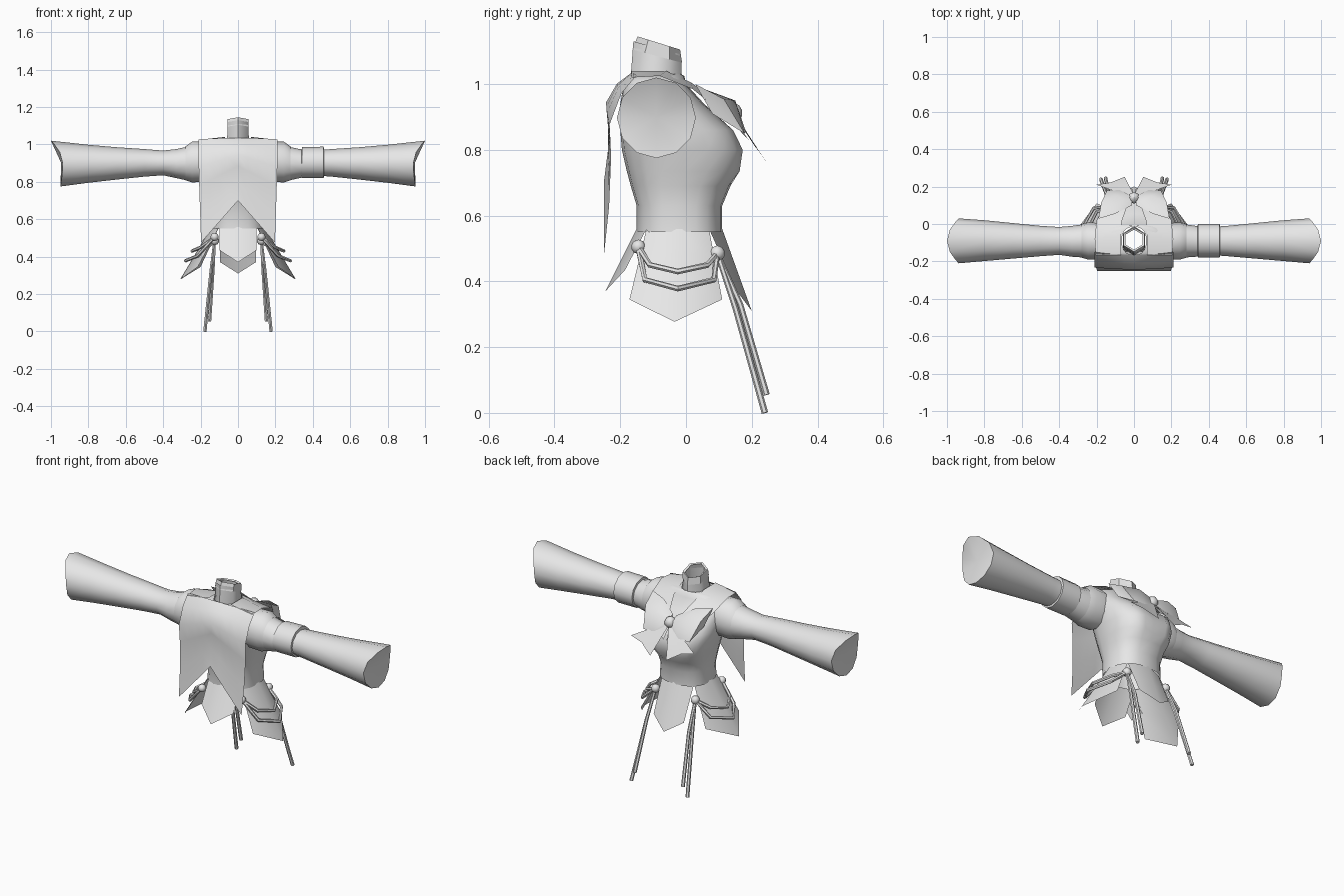
import bpy, bmesh, math
from mathutils import Vector

if "Cube" in bpy.data.objects:
    bpy.data.objects.remove(bpy.data.objects["Cube"])

cloth = bpy.data.materials.new("plain_grey")
cloth.diffuse_color = (0.8, 0.8, 0.8, 1)
cloth.use_nodes = True
cloth.node_tree.nodes["Principled BSDF"].inputs["Base Color"].default_value = cloth.diffuse_color


def make(name, verts, faces, angle=50):
    """Mesh object with consistent normals and smooth shading below the angle."""
    me = bpy.data.meshes.new(name)
    me.from_pydata([tuple(v) for v in verts], [], faces)
    bm = bmesh.new()
    bm.from_mesh(me)
    bmesh.ops.recalc_face_normals(bm, faces=bm.faces)
    bm.to_mesh(me)
    bm.free()
    me.materials.append(cloth)
    me.shade_smooth()
    me.set_sharp_from_angle(angle=math.radians(angle))
    ob = bpy.data.objects.new(name, me)
    bpy.context.collection.objects.link(ob)
    return ob


def loft(name, rings, cyclic=True, angle=50, cap_end=None):
    """Skin a list of equal-length point rows; cap_end is an optional fan centre."""
    n = len(rings[0])
    verts = [p for r in rings for p in r]
    faces = []
    for i in range(len(rings) - 1):
        for j in range(n if cyclic else n - 1):
            k = (j + 1) % n
            faces.append((i * n + j, i * n + k, (i + 1) * n + k, (i + 1) * n + j))
    if cap_end is not None:
        base = (len(rings) - 1) * n
        faces += [(base + j, base + (j + 1) % n, len(verts)) for j in range(n)]
        verts.append(cap_end)
    return make(name, verts, faces, angle)


def spow(v, e):
    return math.copysign(abs(v) ** e, v)


def oval(z, yb, yf, hx, n=20, e=0.8, tilt=0.0, start=0.0):
    """Horizontal oval between back yb and front yf."""
    out = []
    for j in range(n):
        a = start + 2 * math.pi * j / n
        c, s = spow(math.cos(a), e), spow(math.sin(a), e)
        out.append((hx * c, (yb + yf) / 2 + (yf - yb) / 2 * s, z - tilt * s))
    return out


def tube(name, path, r0, r1, sides=6):
    """Tapered cord along a path, closed at both ends."""
    pts = [Vector(p) for p in path]
    rings = []
    for i, p in enumerate(pts):
        d = (pts[min(i + 1, len(pts) - 1)] - pts[max(i - 1, 0)]).normalized()
        u = d.cross(Vector((0.3, 0.2, 1)) if abs(d.z) < 0.8 else Vector((1, 0, 0))).normalized()
        w = d.cross(u)
        r = r0 + (r1 - r0) * i / (len(pts) - 1)
        rings.append([p + r * (u * math.cos(2 * math.pi * k / sides)
                               + w * math.sin(2 * math.pi * k / sides)) for k in range(sides)])
    ob = loft(name, rings, cap_end=pts[-1])
    return ob


def ball(name, loc, r):
    rings = [[(loc[0] + r * math.sin(t) * math.cos(a), loc[1] + r * math.sin(t) * math.sin(a),
               loc[2] + r * math.cos(t)) for a in [math.pi * k / 4 for k in range(8)]]
             for t in [0.02, 0.7, 1.3, 1.85, 2.45, 3.12]]
    loft(name, rings)


# Fitted bodice: height, back, front, half width
body = [(0.55, -0.15, 0.11, 0.14), (0.63, -0.15, 0.11, 0.137), (0.69, -0.168, 0.135, 0.147),
        (0.735, -0.18, 0.17, 0.16), (0.80, -0.195, 0.18, 0.175), (0.86, -0.2, 0.15, 0.19),
        (0.94, -0.2, 0.055, 0.2), (1.0, -0.19, 0.0, 0.2), (1.025, -0.175, -0.005, 0.13),
        (1.03, -0.165, -0.015, 0.065)]
rings = [oval(*r) for r in body]
for i in (3, 4, 5):                              # hollow between the bust
    rings[i] = [(x, y - 0.025 * max(0, 1 - abs(x) / 0.06) if y > 0 else y, z)
                for x, y, z in rings[i]]
loft("bodice", rings, angle=70)

# Neck and its raised rim
neck = [oval(1.015, -0.168, -0.012, 0.068, 6, 1, 0.01, math.pi / 6),
        oval(1.11, -0.16, -0.015, 0.062, 6, 1, 0.02, math.pi / 6)]
loft("neck", neck, angle=65)
rim = [oval(1.085, -0.163, -0.012, 0.066, 6, 1, 0.02, math.pi / 6),
       oval(1.125, -0.147, -0.018, 0.064, 6, 1, 0.02, math.pi / 6),
       oval(1.12, -0.137, -0.03, 0.052, 6, 1, 0.02, math.pi / 6)]
loft("neck_rim", rim, angle=30)

# Pointed skirt panels: waist corners, then hem left, middle, right


def panel(name, top, hem):
    mid = [[(a + b) / 2 for a, b in zip(t, h)] for t, h in zip(top, hem)]
    loft(name, [top, mid, hem], cyclic=False, angle=60)


panel("front_skirt_panel", [(-0.1, 0.07, 0.56), (0, 0.11, 0.56), (0.1, 0.07, 0.56)],
      [(-0.095, 0.155, 0.37), (0, 0.2, 0.31), (0.095, 0.155, 0.37)])
panel("back_skirt_panel", [(-0.1, -0.12, 0.56), (0, -0.15, 0.56), (0.1, -0.12, 0.56)],
      [(-0.1, -0.185, 0.435), (0, -0.245, 0.37), (0.1, -0.185, 0.435)])

SLEEVE = [(0.19, 0.8, 1.005, -0.185, 0.0), (0.26, 0.805, 0.99, -0.18, 0.0),
          (0.33, 0.82, 0.975, -0.175, -0.01), (0.4, 0.835, 0.967, -0.165, -0.016),
          (0.5, 0.828, 0.975, -0.172, -0.01), (0.65, 0.812, 0.985, -0.185, 0.005),
          (0.8, 0.795, 0.998, -0.198, 0.02)]


def arm_ring(x, z0, z1, y0, y1, s, flare=False, n=12):
    out = []
    for j in range(n):
        a = 2 * math.pi * j / n
        c, w = math.cos(a), math.sin(a)
        dx = (0.063 if w > 0 else 0.013) * w * w if flare else 0
        out.append((s * (x + dx), (y0 + y1) / 2 + (y1 - y0) / 2 * c,
                    (z0 + z1) / 2 + (z1 - z0) / 2 * w))
    return out


for s, side in ((1, "right"), (-1, "left")):
    # Flared sleeve with a slanted end
    rows = [arm_ring(*r, s) for r in SLEEVE] + [arm_ring(0.937, 0.775, 1.02, -0.21, 0.03, s, True)]
    loft(side + "_sleeve", rows, cap_end=(s * 0.945, -0.09, 0.9))
    # Short shoulder cuff over the sleeve
    loft(side + "_shoulder_cuff", [arm_ring(0.17, 0.8, 1.015, -0.19, 0.005, s),
                                   arm_ring(0.245, 0.797, 1.015, -0.19, 0.008, s),
                                   arm_ring(0.28, 0.808, 0.99, -0.18, 0.0, s)], angle=60)

    # Side skirt panel
    panel(side + "_skirt_panel",
          [(s * 0.1, -0.12, 0.56), (s * 0.142, -0.02, 0.56), (s * 0.1, 0.07, 0.56)],
          [(s * 0.215, -0.172, 0.345), (s * 0.31, -0.035, 0.277), (s * 0.2, 0.11, 0.345)])

    # Cord knots, draped cords and hanging cords
    back, front = (s * 0.125, -0.145, 0.505), (s * 0.125, 0.095, 0.485)
    ball(side + "_back_knot", back, 0.022)
    ball(side + "_front_knot", front, 0.024)
    tube(side + "_upper_drape", [back, (s * 0.2, -0.11, 0.45), (s * 0.245, -0.025, 0.43),
                                 (s * 0.2, 0.065, 0.45), front], 0.009, 0.009)
    tube(side + "_lower_drape", [back, (s * 0.215, -0.125, 0.405), (s * 0.28, -0.025, 0.378),
                                 (s * 0.215, 0.085, 0.405), front], 0.009, 0.009)
    tube(side + "_long_cord", [front, (s * 0.145, 0.15, 0.32), (s * 0.177, 0.24, 0.0)], 0.008, 0.01)
    tube(side + "_short_cord", [front, (s * 0.133, 0.165, 0.33), (s * 0.152, 0.245, 0.055)], 0.008, 0.01)

    # Collar lapel running over the shoulder to the chest
    loft(side + "_lapel", [[(s * a[0], *a[1:]), (s * b[0], *b[1:])] for a, b in (
        ((0.205, -0.165, 1.02), (0.07, -0.165, 1.04)),
        ((0.21, -0.08, 1.025), (0.07, -0.06, 1.04)),
        ((0.2, 0.02, 0.985), (0.065, 0.015, 1.005)),
        ((0.145, 0.125, 0.9), (0.035, 0.1, 0.945)),
        ((0.01, 0.19, 0.83), (0.0, 0.15, 0.89)))], cyclic=False)

    # Bow loop: four-sided section widening from the knot
    loop_in = [(s * 0.012, 0.1, 0.94), (s * 0.012, 0.15, 0.925),
               (s * 0.012, 0.155, 0.885), (s * 0.012, 0.11, 0.9)]
    loop_mid = [(s * 0.1, 0.055, 0.985), (s * 0.09, 0.15, 0.95),
                (s * 0.08, 0.182, 0.855), (s * 0.09, 0.1, 0.9)]
    loop_out = [(s * 0.19, 0.028, 1.0), (s * 0.175, 0.115, 0.955),
                (s * 0.145, 0.178, 0.85), (s * 0.17, 0.08, 0.91)]
    loft(side + "_bow_loop", [loop_in, loop_mid, loop_out], angle=60,
         cap_end=(s * 0.165, 0.1, 0.93))
    # Bow tail with a notched end
    make(side + "_bow_tail", [(s * 0.005, 0.14, 0.915), (s * 0.2, 0.21, 0.81),
                              (s * 0.125, 0.222, 0.795), (s * 0.05, 0.252, 0.75),
                              (s * 0.005, 0.165, 0.885)],
         [(0, 1, 2), (0, 2, 4), (4, 2, 3)])

# Knot at the bow centre
ball("bow_knot", (0, 0.14, 0.912), 0.032)

# Band on one upper arm only
loft("arm_band", [arm_ring(0.34, 0.825, 0.97, -0.17, -0.01, 1),
                  arm_ring(0.342, 0.82, 0.985, -0.178, 0.0, 1),
                  arm_ring(0.458, 0.82, 0.988, -0.178, 0.0, 1),
                  arm_ring(0.46, 0.83, 0.97, -0.17, -0.01, 1)], angle=40)

# Wide collar flap hanging down the back, with an inverted V cut
curve = [(0, -0.165, 1.035), (0.1, -0.21, 0.97), (0.27, -0.243, 0.88),
         (0.45, -0.236, 0.8), (0.72, -0.238, 0.65), (1, -0.25, 0.475)]
cols = [-1, -0.75, -0.5, -0.25, 0, 0.25, 0.5, 0.75, 1]
rows = []
for t, y, z in curve:
    row = []
    for c in cols:
        bottom = 0.7 - 0.225 * abs(c)
        width = 0.21 - 0.018 * max(0, t - 0.3)
        row.append((c * width, y + 0.015 * c * c * (1 - t), 1.035 - t * (1.035 - bottom) - 0.008 * c * c * (1 - t)))
    rows.append(row)
loft("back_collar_flap", rows, cyclic=False, angle=70)
